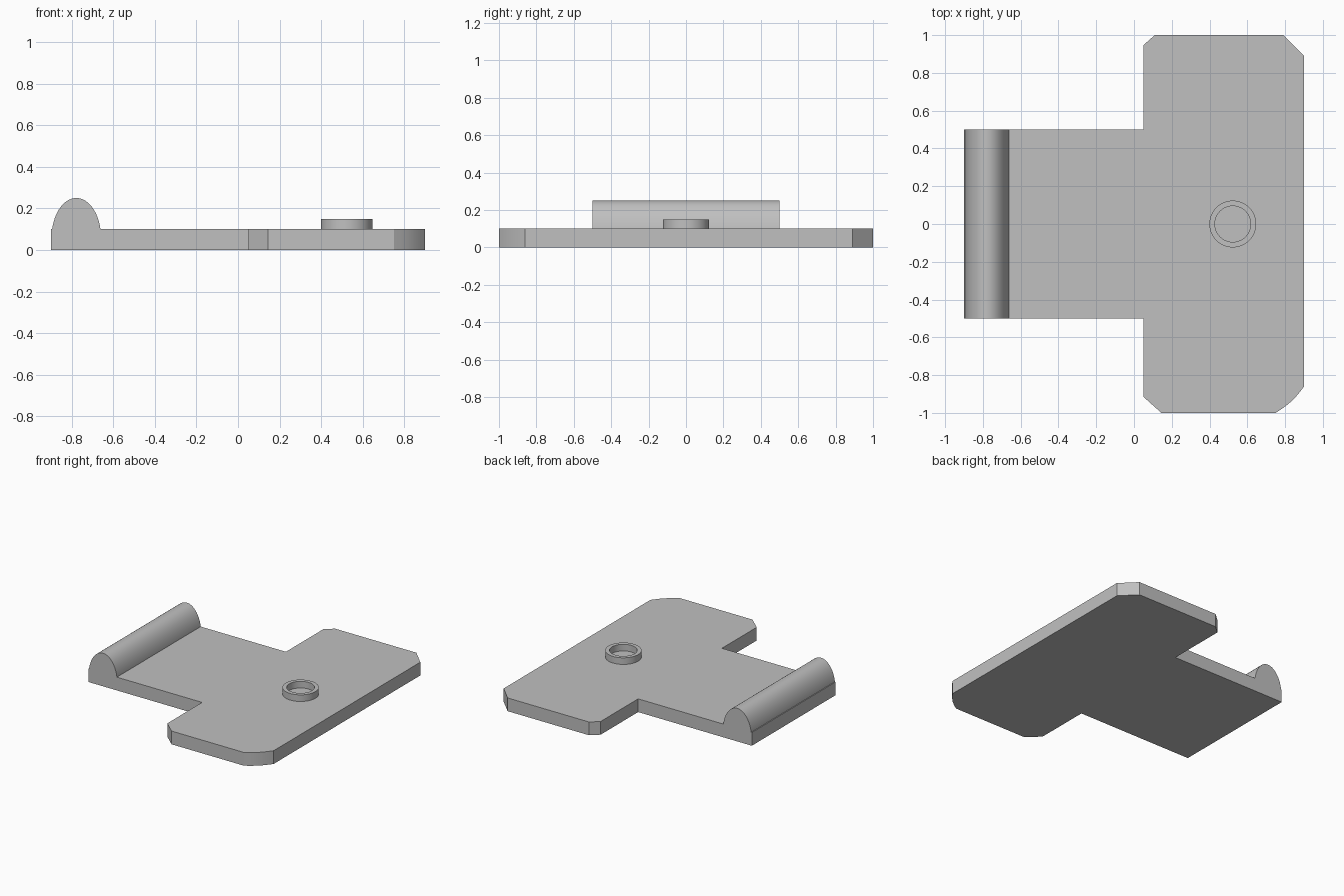
import bpy
import bmesh
import math
from mathutils import Vector

cube = bpy.data.objects.get("Cube")
if cube:
    bpy.data.objects.remove(cube, do_unlink=True)

TOP = 0.10        # plate thickness
HALF = 0.50       # half width of the narrow tongue

grey = bpy.data.materials.new("light_grey")
grey.use_nodes = True
colour = (0.527, 0.527, 0.527, 1)
grey.diffuse_color = colour
grey.node_tree.nodes["Principled BSDF"].inputs["Base Color"].default_value = colour


def extrude_profile(name, points, offset):
    """Fill a closed outline and extrude it along offset."""
    bm = bmesh.new()
    face = bm.faces.new([bm.verts.new(p) for p in points])
    moved = bmesh.ops.extrude_face_region(bm, geom=[face], use_keep_orig=True)["geom"]
    bmesh.ops.translate(bm, vec=offset, verts=[v for v in moved if isinstance(v, bmesh.types.BMVert)])
    return finish(name, bm)


def finish(name, bm):
    """Turn a bmesh into a smooth-by-angle object."""
    bmesh.ops.recalc_face_normals(bm, faces=bm.faces)
    mesh = bpy.data.meshes.new(name)
    bm.to_mesh(mesh)
    bm.free()
    mesh.materials.append(grey)
    obj = bpy.data.objects.new(name, mesh)
    bpy.context.collection.objects.link(obj)
    bpy.ops.object.select_all(action='DESELECT')
    bpy.context.view_layer.objects.active = obj
    obj.select_set(True)
    bpy.ops.object.shade_smooth_by_angle(angle=math.radians(25))
    return obj


# T-shaped base plate, one front corner slightly bowed
start, end = Vector((0.75, -1, 0)), Vector((0.90, -0.86, 0))
outward = Vector((1, -1, 0)).normalized()
bowed = [start.lerp(end, i / 6) + outward * 0.012 * math.sin(math.pi * i / 6) for i in range(7)]
outline = [(-0.90, -HALF, 0), (0.05, -HALF, 0), (0.05, -0.915, 0), (0.145, -1, 0)]
outline += bowed
outline += [(0.90, 0.89, 0), (0.79, 1, 0), (0.11, 1, 0), (0.05, 0.947, 0),
            (0.05, HALF, 0), (-0.90, HALF, 0)]
extrude_profile("base_plate", outline, (0, 0, TOP))

# Rounded ridge across the end of the tongue
steps = 32
arch = []
for i in range(steps + 1):
    a = math.pi * i / steps
    arch.append((-0.778 + 0.119 * math.cos(a), -HALF, 0.06 + 0.19 * math.sin(a)))
extrude_profile("end_ridge", arch, (0, 2 * HALF, 0))

# Raised ring: rectangular section spun around the vertical axis
centre = Vector((0.523, 0, 0))
bm = bmesh.new()
section = [(0.124, 0.09), (0.124, 0.15), (0.095, 0.15), (0.095, 0.09)]
verts = [bm.verts.new(centre + Vector((r, 0, z))) for r, z in section]
edges = [bm.edges.new((verts[i], verts[(i + 1) % 4])) for i in range(4)]
bmesh.ops.spin(bm, geom=verts + edges, cent=centre, axis=(0, 0, 1),
               angle=math.tau, steps=48, use_duplicate=False)
bmesh.ops.remove_doubles(bm, verts=bm.verts, dist=0.0005)
finish("raised_ring", bm)
